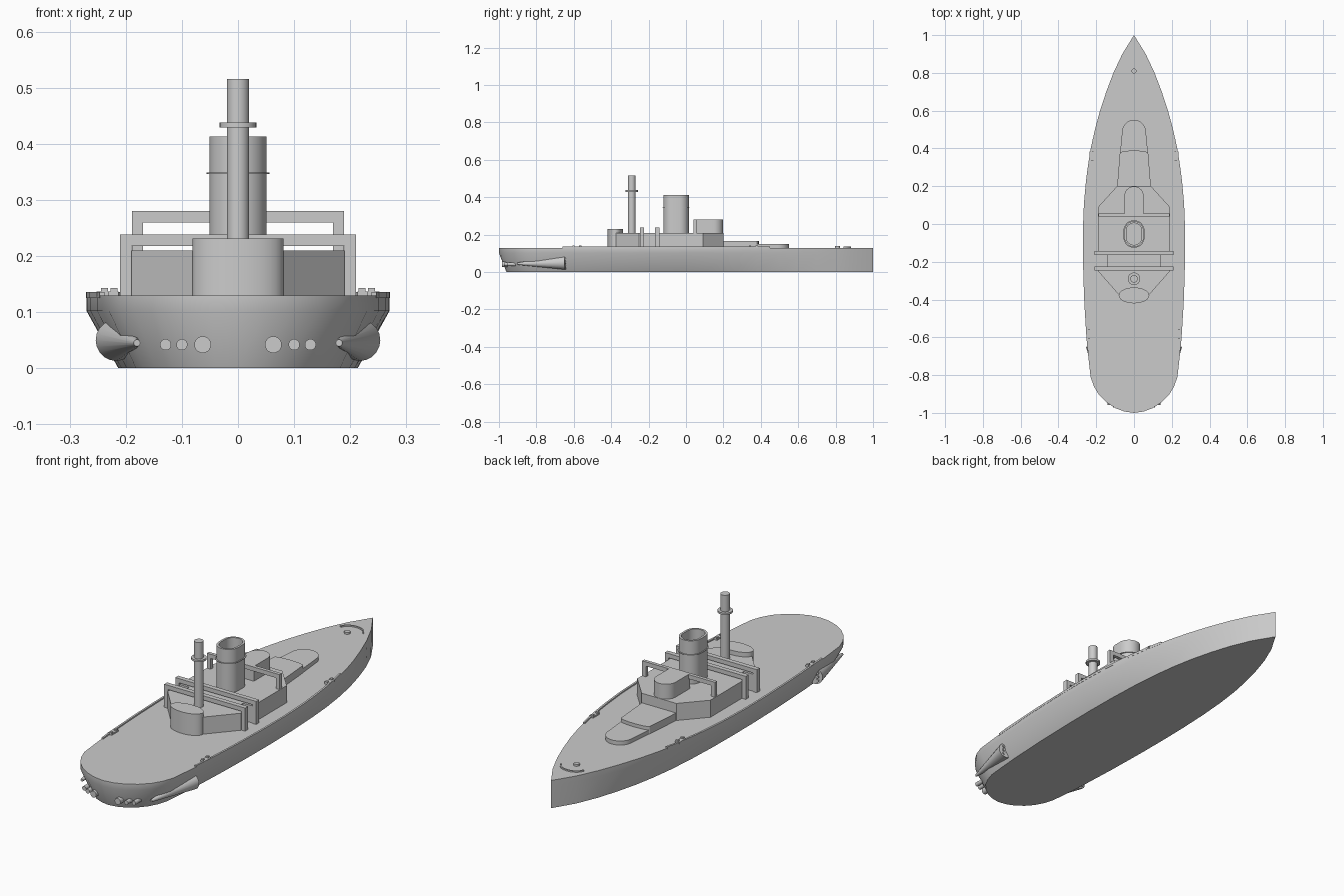
import bpy, bmesh, math
from mathutils import Vector

if "Cube" in bpy.data.objects:
    bpy.data.objects.remove(bpy.data.objects["Cube"])

# Deck half-width stations (y, x), stern to bow
PLAN = [(-1, 0), (-.993, .05), (-.975, .098), (-.945, .145), (-.905, .185), (-.86, .212),
        (-.81, .23), (-.7, .242), (-.6, .251), (-.4, .263), (-.2, .269), (-.05, .27),
        (.1, .265), (.25, .251), (.38, .232), (.5, .207), (.6, .18), (.7, .147),
        (.8, .109), (.9, .062), (1, 0)]


def half_width(y):
    for (y0, x0), (y1, x1) in zip(PLAN, PLAN[1:]):
        if y <= y1:
            return x0 + (x1 - x0) * (y - y0) / (y1 - y0)
    return 0


def loft(name, rings, smooth=True, closed=False):
    """Skin matching rings of points; cap the ends unless closed."""
    bm = bmesh.new()
    vs = [[bm.verts.new(p) for p in r] for r in rings]
    n = len(rings[0])
    pairs = list(zip(vs, vs[1:])) + ([(vs[-1], vs[0])] if closed else [])
    for a, b in pairs:
        for i in range(n):
            j = (i + 1) % n
            bm.faces.new((a[i], a[j], b[j], b[i]))
    if not closed:
        bm.faces.new(vs[0][::-1])
        bm.faces.new(vs[-1])
    bmesh.ops.recalc_face_normals(bm, faces=bm.faces)
    me = bpy.data.meshes.new(name)
    bm.to_mesh(me)
    bm.free()
    ob = bpy.data.objects.new(name, me)
    bpy.context.collection.objects.link(ob)
    if smooth:
        bpy.ops.object.select_all(action='DESELECT')
        bpy.context.view_layer.objects.active = ob
        ob.select_set(True)
        bpy.ops.object.shade_smooth_by_angle(angle=math.radians(30))
    return ob


def prism(name, pts, z0, z1, smooth=True):
    return loft(name, [[(x, y, z) for x, y in pts] for z in (z0, z1)], smooth)


def box(name, x0, x1, y0, y1, z0, z1):
    return prism(name, [(x0, y0), (x1, y0), (x1, y1), (x0, y1)], z0, z1, False)


def ellipse(cx, cy, rx, ry, n=32, a0=0, a1=360):
    full = a1 - a0 == 360
    steps = n if full else n + 1
    return [(cx + rx * math.cos(math.radians(a0 + (a1 - a0) * i / n)),
             cy + ry * math.sin(math.radians(a0 + (a1 - a0) * i / n))) for i in range(steps)]


def capsule(cx, cy, r, straight):
    return (ellipse(cx, cy + straight, r, r, 16, 0, 180)
            + ellipse(cx, cy - straight, r, r, 16, 180, 360))


def tube(name, p, q, r0, r1, n=24):
    """Round bar or cone between two points."""
    p, q = Vector(p), Vector(q)
    rot = (q - p).to_track_quat('Z', 'Y')
    rings = [[c + rot @ Vector((x, y, 0)) for x, y in ellipse(0, 0, r, r, n)]
             for c, r in ((p, r0), (q, r1))]
    return loft(name, rings)


def frame(name, y, w, bar_z0, bar_z1, foot_z, t):
    """Portal frame across the ship."""
    a = w - .02
    prof = [(-w, foot_z), (-a, foot_z), (-a, bar_z0), (a, bar_z0), (a, foot_z),
            (w, foot_z), (w, bar_z1), (-w, bar_z1)]
    loft(name, [[(x, yy, z) for x, z in prof] for yy in (y - t / 2, y + t / 2)], False)


# Hull: flat bottom, flared side, vertical top strake
outline = [(x, y) for y, x in PLAN] + [(-x, y) for y, x in PLAN[-2:0:-1]]


def bottom(x, y):
    k = .79 + .21 * max(0, y) ** 1.5
    return (x * k, y + .04 * max(0, (-y - .6) / .4), 0)


loft("hull", [[bottom(x, y) for x, y in outline],
              [(x, y, .102) for x, y in outline],
              [(x, y, .13) for x, y in outline]])

# Main deckhouse with boat recesses
right = [(.08, -.375), (.19, -.25), (.19, -.228), (.14, -.228), (.14, -.162), (.19, -.162),
         (.19, .09), (.09, .2)]
prism("deckhouse", right + [(-x, y) for x, y in right[::-1]], .128, .21, False)
prism("bridge", ellipse(0, -.378, .081, .042), .128, .231)

# Stepped after houses
prism("after_house_upper", [(.09, .19), (.075, .375)] + ellipse(0, .375, .075, .014, 12, 0, 180)[1:-1]
      + [(-.075, .375), (-.09, .19)], .128, .165)
prism("after_house_lower", [(.075, .36)] + ellipse(0, .488, .063, .063, 20, 0, 180)
      + [(-.075, .36)], .128, .149)
prism("rounded_cabin", [(.051, .045)] + ellipse(0, .148, .051, .051, 20, 0, 180)
      + [(-.051, .045)], .208, .28)

# Cross frames
frame("after_frame", .047, .189, .26, .28, .208, .016)
for i, y in enumerate((-.236, -.154)):
    frame("boat_frame_%d" % i, y, .21, .218, .238, .128, .022)

# Hollow funnel with band
outer, inner = capsule(0, -.053, .051, .017), capsule(0, -.053, .041, .017)
loft("funnel", [[(x, y, z) for x, y in pts] for pts, z in
                ((outer, .208), (outer, .413), (inner, .413), (inner, .25))])
band = capsule(0, -.053, .056, .017)
prism("funnel_band", band, .346, .349)

# Mast with lookout platform
tube("mast", (0, -.29, .208), (0, -.29, .515), .02, .02)
tube("mast_platform", (0, -.29, .429), (0, -.29, .438), .033, .033)

# Bow bollard and curved breakwater
tube("bow_bollard", (0, .81, .128), (0, .81, .139), .013, .013)
prism("breakwater", ellipse(0, .835, .062, .048, 16, 10, 170)
      + ellipse(0, .835, .056, .042, 16, 170, 10), .128, .136)

for s, side in ((1, "right"), (-1, "left")):
    # Low bulwark along the deck edge
    ys = [-.66 + 1.11 * i / 20 for i in range(21)]
    rings = [[(s * (half_width(y) + d), y, z) for d, z in
              ((-.008, .125), (.001, .125), (.001, .136), (-.008, .136))] for y in ys]
    loft("bulwark_" + side, rings)
    # Fairleads
    for y in (-.583, .36):
        w = half_width(y)
        box("fairlead_base_" + side, *sorted((s * (w - .022), s * w)), y - .024, y + .024, .128, .137)
        for d in (-.018, .018):
            box("fairlead_post_" + side, *sorted((s * (w - .02), s * (w - .008))),
                y + d - .006, y + d + .006, .128, .143)
    # Tapered side fairing with outlet nozzles
    tube("side_fairing_" + side, (s * .18, -.9, .045), (s * .217, -.645, .05), .006, .037, 20)
    for k, z in enumerate((.032, .05, .068)):
        tube("fairing_nozzle_%s_%d" % (side, k), (s * .23, -.66, z), (s * .231, -.641, z), .007, .007, 12)
    # Stern tubes
    for x, y, r in ((.063, -.983, .015), (.1, -.972, .01), (.129, -.957, .01)):
        tube("stern_tube_" + side, (s * x, y, .042), (s * x, -.9, .042), r, r, 20)
